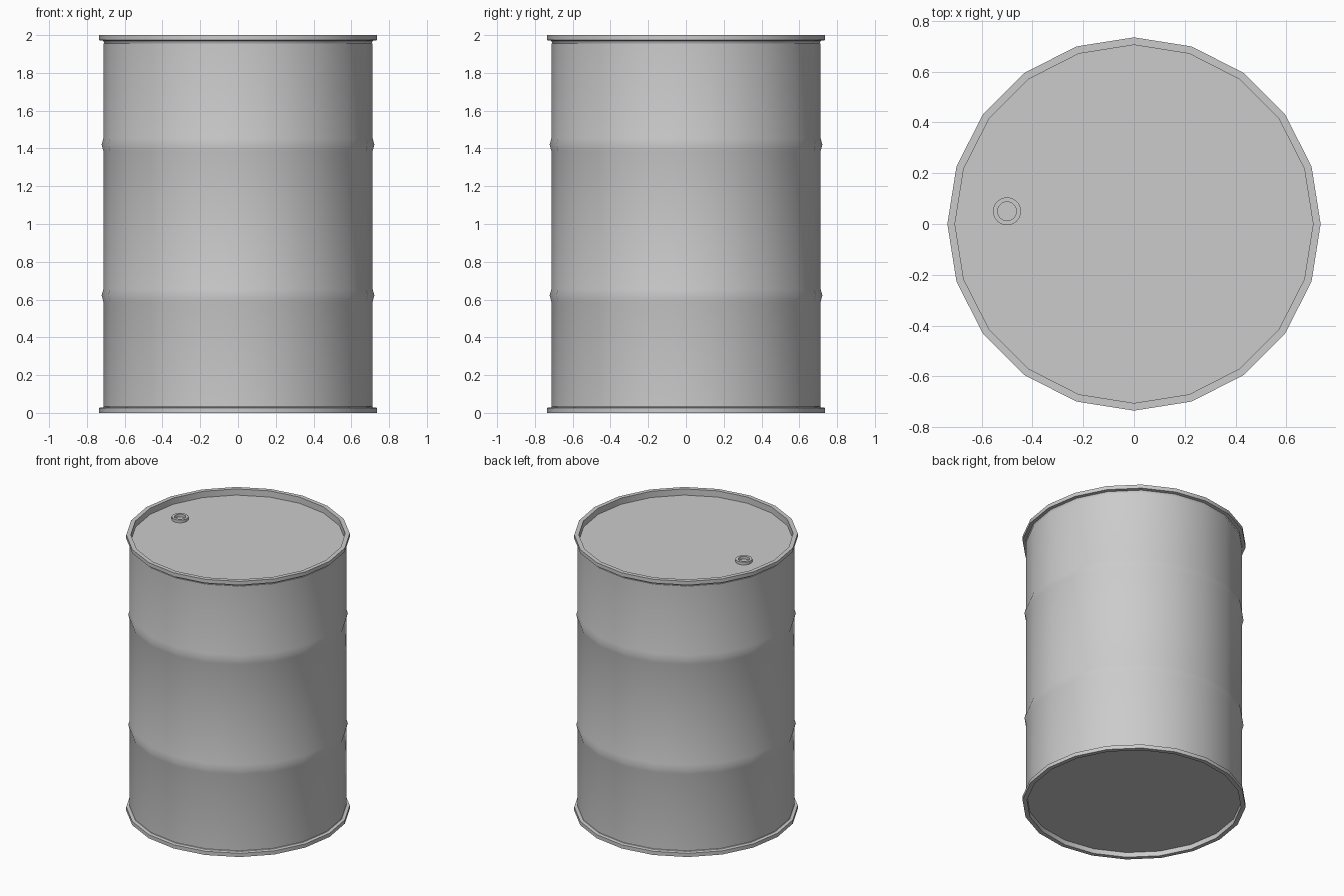
import bpy
import math

SIDES = 20

old = bpy.data.objects.get("Cube")
if old:
    bpy.data.objects.remove(old, do_unlink=True)

# Single painted steel colour
steel = bpy.data.materials.new("grey_steel")
steel.use_nodes = True
steel.diffuse_color = (0.6, 0.6, 0.6, 1)
steel.node_tree.nodes["Principled BSDF"].inputs["Base Color"].default_value = (0.6, 0.6, 0.6, 1)


def lathe(name, profile, sides, centre=(0, 0, 0), closed=False, cap_ends=False, angle=40):
    """Spin a (radius, height) profile around z; profile runs upward on the outside."""
    verts, faces = [], []
    for r, z in profile:
        for i in range(sides):
            a = 2 * math.pi * i / sides
            verts.append((r * math.cos(a), r * math.sin(a), z))
    n = len(profile)
    for j in range(n if closed else n - 1):
        low, high = j * sides, (j + 1) % n * sides
        for i in range(sides):
            k = (i + 1) % sides
            faces.append((low + i, low + k, high + k, high + i))
    if cap_ends:
        faces.append(tuple(reversed(range(sides))))
        faces.append(tuple(range((n - 1) * sides, n * sides)))
    mesh = bpy.data.meshes.new(name)
    mesh.from_pydata(verts, [], faces)
    mesh.materials.append(steel)
    obj = bpy.data.objects.new(name, mesh)
    obj.location = centre
    bpy.context.collection.objects.link(obj)
    bpy.ops.object.select_all(action="DESELECT")
    obj.select_set(True)
    bpy.context.view_layer.objects.active = obj
    bpy.ops.object.shade_smooth_by_angle(angle=math.radians(angle))
    return obj


# Barrel shell with two rolling hoops, closed by recessed end discs
wall, hoop, half = 0.713, 0.722, 0.033
profile = [(0.705, 0.035), (wall, 0.035)]
for z in (0.622, 1.42):
    profile += [(wall, z - half), (hoop, z), (wall, z + half)]
profile += [(wall, 1.955), (0.705, 1.955)]
lathe("barrel_body", profile, SIDES, cap_ends=True)

# Rolled rims standing proud of both end discs
outer, inner = 0.735, 0.705
lathe("bottom_rim", [(inner, 0), (outer, 0), (outer, 0.027), (wall, 0.03), (inner, 0.04)],
      SIDES, closed=True)
lathe("top_rim", [(inner, 1.95), (wall, 1.97), (outer, 1.973), (outer, 2), (inner, 2)],
      SIDES, closed=True)

# Filler bung ring on the lid
lathe("bung_ring", [(0.037, 1.955), (0.055, 1.955), (0.055, 1.975), (0.037, 1.975)],
      24, centre=(-0.5, 0.05, 0), closed=True)
